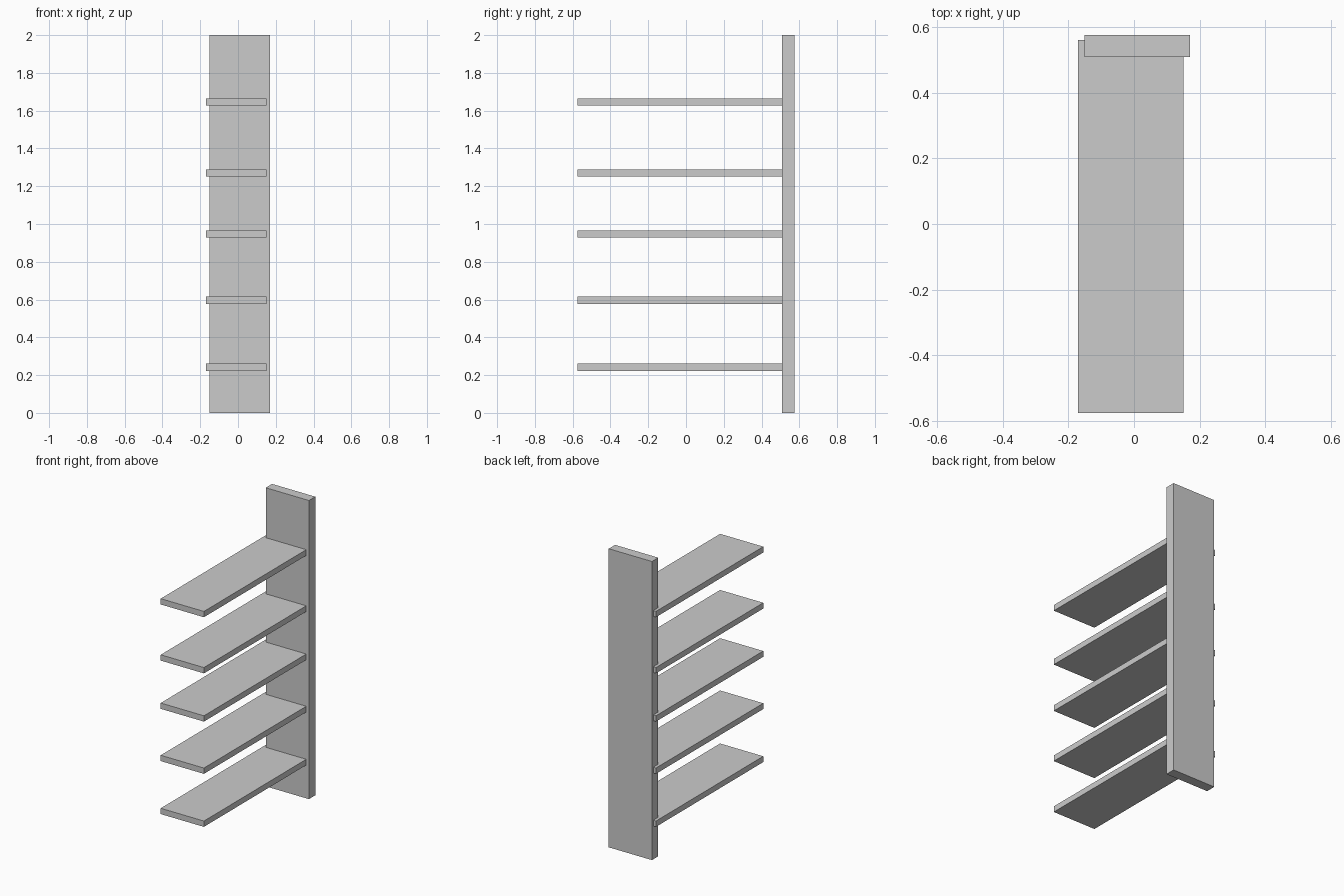
import bpy

if "Cube" in bpy.data.objects:
    bpy.data.objects.remove(bpy.data.objects["Cube"])


def box(name, lo, hi):
    """Axis-aligned box between two corners."""
    bpy.ops.mesh.primitive_cube_add(size=1, location=[(a + b) / 2 for a, b in zip(lo, hi)])
    obj = bpy.context.object
    obj.name = name
    obj.scale = [b - a for a, b in zip(lo, hi)]
    bpy.ops.object.transform_apply(location=False, rotation=False, scale=True)
    return obj


# Upright back board
box("back_board", (-0.15, 0.508, 0), (0.17, 0.575, 2))

# Shelves, set slightly to the left and let into the board
THICKNESS = 0.039
for i, z in enumerate((0.242, 0.597, 0.947, 1.27, 1.646), 1):
    box(f"shelf_{i}", (-0.17, -0.575, z - THICKNESS / 2), (0.15, 0.56, z + THICKNESS / 2))
